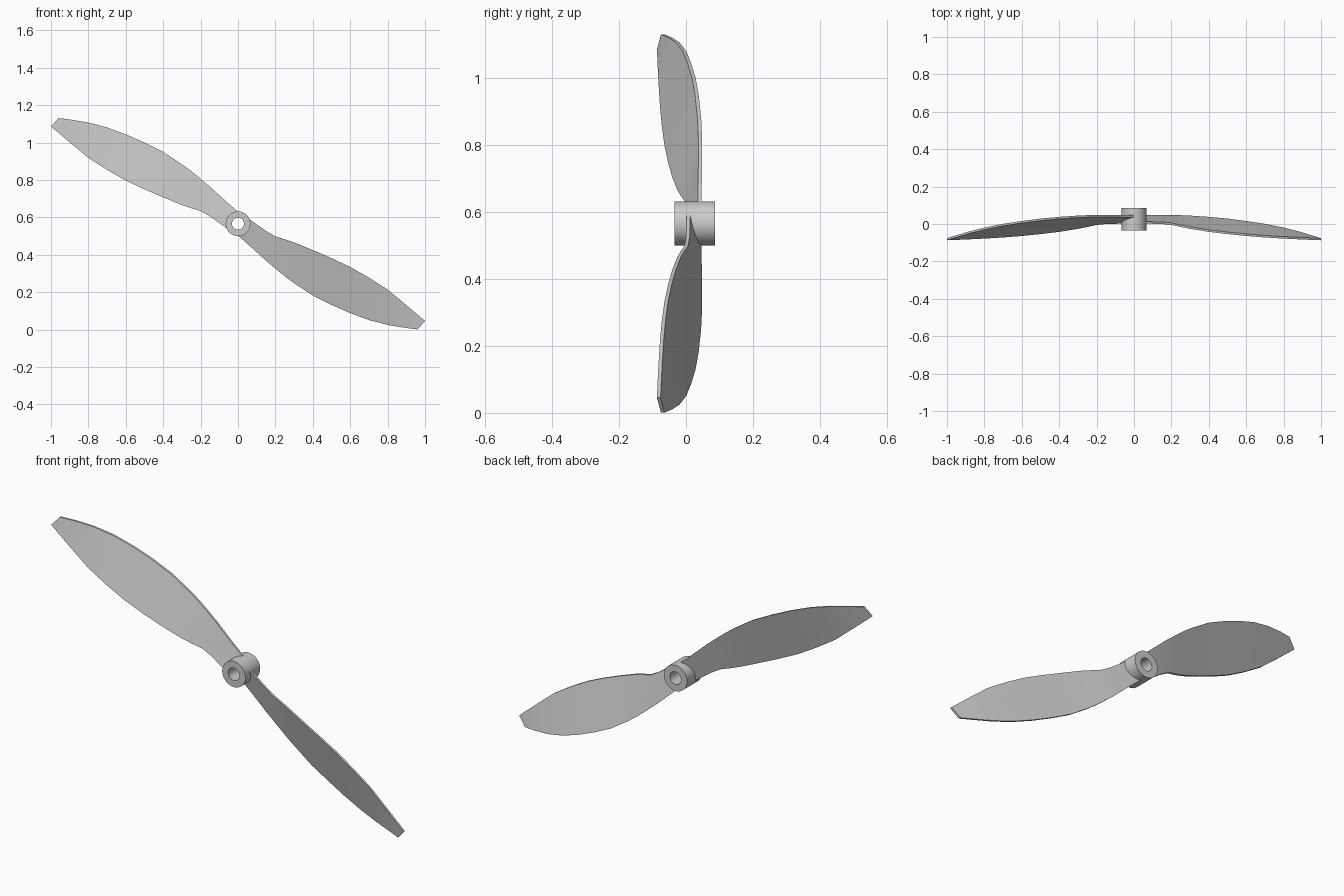
import bpy, bmesh
from math import pi, cos, sin

if "Cube" in bpy.data.objects:
    bpy.data.objects.remove(bpy.data.objects["Cube"])

CZ = 0.566      # height of the hub axis
T = 0.011       # blade thickness along y


def make_object(name, bm):
    bmesh.ops.recalc_face_normals(bm, faces=bm.faces)
    me = bpy.data.meshes.new(name)
    bm.to_mesh(me)
    bm.free()
    ob = bpy.data.objects.new(name, me)
    bpy.context.collection.objects.link(ob)
    return ob


def smooth(ob):
    bpy.ops.object.select_all(action='DESELECT')
    ob.select_set(True)
    bpy.context.view_layer.objects.active = ob
    bpy.ops.object.shade_smooth_by_angle(angle=pi / 6)


# Hub: rectangular profile swept round the y axis, leaving an open bore
def make_hub(n=64):
    profile = [(0.066, -0.034), (0.066, 0.086), (0.032, 0.086), (0.032, -0.034)]
    bm = bmesh.new()
    rings = [[bm.verts.new((r * cos(2 * pi * i / n), y, CZ + r * sin(2 * pi * i / n)))
              for r, y in profile] for i in range(n)]
    for i in range(n):
        a, b = rings[i], rings[(i + 1) % n]
        for j in range(4):
            k = (j + 1) % 4
            bm.faces.new((a[j], a[k], b[k], b[j]))
    return make_object("hub", bm)


# Blade stations: upper edge (x, y, z), lower edge (x, y, z)
STATIONS = [
    ((0.00, 0.002, 0.630), (0.00, 0.036, 0.502)),
    ((0.06, 0.002, 0.591), (0.06, 0.036, 0.450)),
    ((0.15, 0.000, 0.527), (0.15, 0.037, 0.368)),
    ((0.20, -0.005, 0.498), (0.20, 0.037, 0.326)),
    ((0.25, -0.016, 0.483), (0.25, 0.036, 0.285)),
    ((0.30, -0.026, 0.466), (0.30, 0.034, 0.248)),
    ((0.40, -0.042, 0.425), (0.40, 0.027, 0.182)),
    ((0.50, -0.054, 0.382), (0.50, 0.018, 0.132)),
    ((0.60, -0.064, 0.335), (0.60, 0.005, 0.088)),
    ((0.70, -0.072, 0.278), (0.70, -0.010, 0.051)),
    ((0.80, -0.078, 0.214), (0.80, -0.030, 0.025)),
    ((0.90, -0.083, 0.131), (0.89, -0.053, 0.010)),
    ((1.00, -0.087, 0.046), (0.96, -0.075, 0.001)),
]


# Twisted plate; s = -1 gives the blade turned half a turn about the axis
def make_blade(name, s):
    bm = bmesh.new()
    rings = []
    for (ux, uy, uz), (lx, ly, lz) in STATIONS:
        pts = ((ux, uy, uz), (lx, ly, lz), (lx, ly + T, lz), (ux, uy + T, uz))
        rings.append([bm.verts.new((s * x, y, CZ + s * (z - CZ))) for x, y, z in pts])
    for a, b in zip(rings, rings[1:]):
        for j in range(4):
            k = (j + 1) % 4
            bm.faces.new((a[j], a[k], b[k], b[j]))
    bm.faces.new(rings[0])
    bm.faces.new(rings[-1])
    return make_object(name, bm)


hub = make_hub()
blades = [make_blade("blade_right", 1), make_blade("blade_left", -1)]

# Clear the shaft bore through the blade roots
bpy.ops.mesh.primitive_cylinder_add(vertices=64, radius=0.034, depth=0.4,
                                    location=(0, 0, CZ), rotation=(pi / 2, 0, 0))
cutter = bpy.context.object
cutter.name = "bore_cutter"
cutter.hide_render = True
for blade in blades:
    mod = blade.modifiers.new("bore", 'BOOLEAN')
    mod.operation = 'DIFFERENCE'
    mod.solver = 'EXACT'
    mod.object = cutter
    bpy.ops.object.select_all(action='DESELECT')
    blade.select_set(True)
    bpy.context.view_layer.objects.active = blade
    bpy.ops.object.modifier_apply(modifier=mod.name)
bpy.data.objects.remove(cutter, do_unlink=True)

for ob in [hub] + blades:
    smooth(ob)
